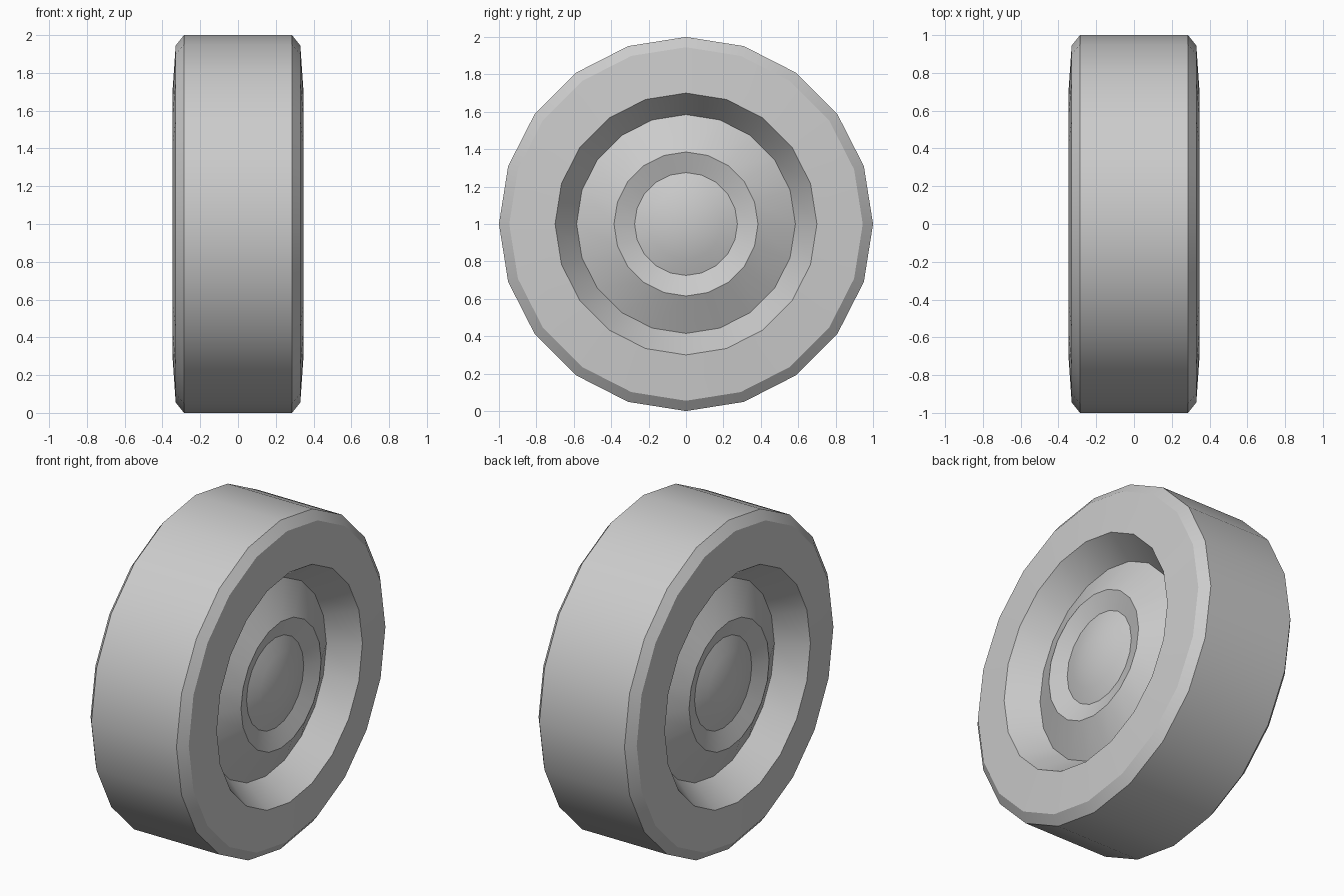
import bpy, bmesh, math

if "Cube" in bpy.data.objects:
    bpy.data.objects.remove(bpy.data.objects["Cube"])

SIDES = 20


def lathe(name, profile):
    """Spin (x, radius) points about the x axis, walking from -x to +x."""
    bm = bmesh.new()
    rings = []
    for x, r in profile:
        if r == 0:
            rings.append([bm.verts.new((x, 0, 1))] * SIDES)
            continue
        angles = [2 * math.pi * i / SIDES for i in range(SIDES)]
        rings.append([bm.verts.new((x, r * math.cos(a), 1 + r * math.sin(a)))
                      for a in angles])
    for a, b in zip(rings, rings[1:]):
        for i in range(SIDES):
            j = (i + 1) % SIDES
            corners = dict.fromkeys((a[i], a[j], b[j], b[i]))
            bm.faces.new(list(corners))
    mesh = bpy.data.meshes.new(name)
    bm.to_mesh(mesh)
    bm.free()
    ob = bpy.data.objects.new(name, mesh)
    bpy.context.collection.objects.link(ob)
    bpy.ops.object.select_all(action='DESELECT')
    ob.select_set(True)
    bpy.context.view_layer.objects.active = ob
    bpy.ops.object.shade_smooth_by_angle(angle=math.radians(25))
    return ob


def mirrored(profile):
    return [(-x, r) for x, r in reversed(profile)]


# Tyre: tread, bevelled shoulder, sidewall and sloped inner lip
tyre_half = [(0.286, 1.0), (0.33, 0.945), (0.347, 0.70), (0.185, 0.585)]
lathe("tyre", mirrored(tyre_half) + tyre_half)

# Hub: raised cone, inward bevel and shallow domed cap on both sides
hub_half = [(0.185, 0.585), (0.29, 0.385), (0.25, 0.275),
            (0.28, 0.19), (0.30, 0.10), (0.307, 0)]
lathe("hub_right", hub_half)
lathe("hub_left", mirrored(hub_half))
